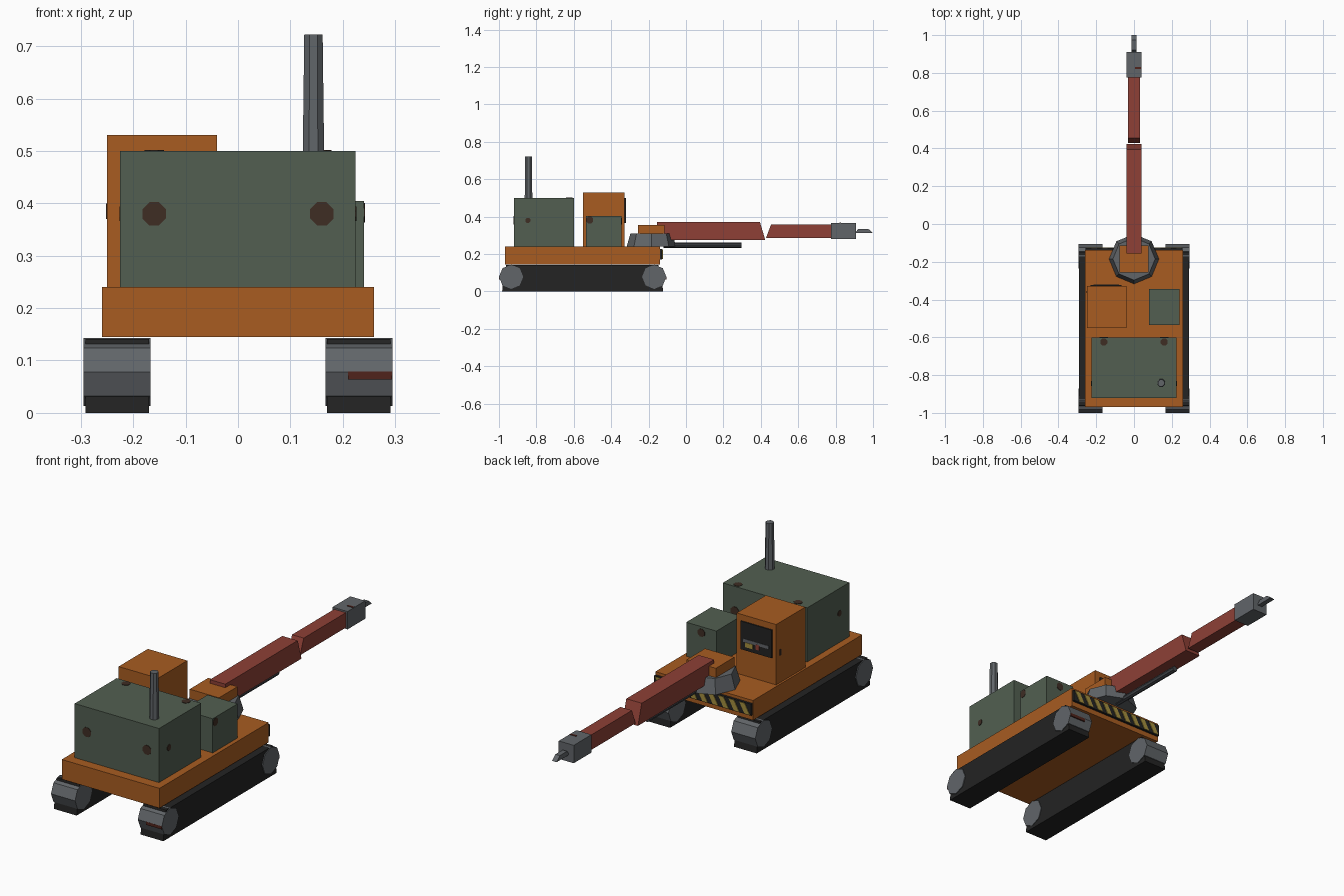
import bpy, bmesh, math
from mathutils import Vector

if "Cube" in bpy.data.objects:
    bpy.data.objects.remove(bpy.data.objects["Cube"])


def mat(name, rgb):
    m = bpy.data.materials.new(name)
    lin = [(c / 255 / 12.92) if c < 10 else ((c / 255 + 0.055) / 1.055) ** 2.4 for c in rgb]
    m.diffuse_color = (*lin, 1)
    m.use_nodes = True
    m.node_tree.nodes["Principled BSDF"].inputs["Base Color"].default_value = m.diffuse_color
    return m


ORANGE = mat("orange paint", (168, 92, 33))
GREEN = mat("green paint", (82, 95, 81))
STEEL = mat("grey steel", (97, 101, 105))
DARK = mat("dark steel", (66, 69, 73))
RED = mat("red paint", (142, 64, 54))
BLACK = mat("black rubber", (35, 35, 35))
BROWN = mat("brown rust", (62, 45, 36))
MAROON = mat("dark red stain", (80, 36, 28))
YELLOW = mat("warning yellow", (165, 143, 62))


def loft(name, ring_a, ring_b, material):
    """Closed solid between two matching rings of points."""
    bm = bmesh.new()
    a = [bm.verts.new(p) for p in ring_a]
    b = [bm.verts.new(p) for p in ring_b]
    bm.faces.new(a)
    bm.faces.new(b)
    for i in range(len(a)):
        j = (i + 1) % len(a)
        bm.faces.new((a[i], a[j], b[j], b[i]))
    bmesh.ops.recalc_face_normals(bm, faces=bm.faces)
    me = bpy.data.meshes.new(name)
    bm.to_mesh(me)
    bm.free()
    me.materials.append(material)
    ob = bpy.data.objects.new(name, me)
    bpy.context.collection.objects.link(ob)
    return ob


def prism(name, yz, x0, x1, material):
    return loft(name, [(x0, y, z) for y, z in yz], [(x1, y, z) for y, z in yz], material)


def box(name, x, y, z, material):
    return prism(name, [(y[0], z[0]), (y[1], z[0]), (y[1], z[1]), (y[0], z[1])], *x, material)


def tube(name, start, end, r0, r1, material, sides=8, turn=0.0):
    """Many-sided bar or cone between two points."""
    start, end = Vector(start), Vector(end)
    d = (end - start).normalized()
    u = Vector((1, 0, 0)) if abs(d.x) < 0.9 else Vector((0, 1, 0))
    v = d.cross(u)
    dirs = [u * math.cos(t) + v * math.sin(t)
            for t in (math.tau * i / sides + turn for i in range(sides))]
    return loft(name, [start + q * r0 for q in dirs], [end + q * r1 for q in dirs], material)


def spot(name, centre, normal, r=0.024):
    c, n = Vector(centre), Vector(normal)
    return tube(name, c - n * 0.002, c + n * 0.002, r, r, BROWN, 8, math.pi / 8)


# Tracks and end wheels
belt = [(-0.983, 0), (-0.122, 0), (-0.126, 0.03), (-0.148, 0.141), (-0.962, 0.141), (-0.98, 0.03)]
for side, s in (("left", -1), ("right", 1)):
    prism(side + "_track_belt", belt, s * 0.17, s * 0.291, BLACK)
    for end, y in (("front", -0.935), ("rear", -0.17)):
        tube(f"{side}_{end}_wheel", (s * 0.167, y, 0.078), (s * 0.295, y, 0.078), 0.065, 0.065, STEEL)
box("front_wheel_stain", (0.21, 0.294), (-1.0, -0.994), (0.064, 0.079), MAROON)
box("rear_wheel_stain", (0.21, 0.294), (-0.111, -0.105), (0.064, 0.079), MAROON)

# Deck and bodywork
box("deck", (-0.26, 0.26), (-0.968, -0.138), (0.145, 0.24), ORANGE)
box("engine_housing", (-0.225, 0.224), (-0.92, -0.6), (0.24, 0.5), GREEN)
box("tool_locker", (0.08, 0.24), (-0.535, -0.345), (0.24, 0.404), GREEN)
box("cab", (-0.25, -0.04), (-0.55, -0.328), (0.24, 0.53), ORANGE)
tube("exhaust_pipe", (0.144, -0.842, 0.5), (0.144, -0.842, 0.722), 0.022, 0.019, STEEL, 8, math.pi / 8)

# Cab window with seat and controls showing as thin plates
box("cab_window", (-0.23, -0.065), (-0.328, -0.322), (0.365, 0.5), BLACK)
box("window_console", (-0.215, -0.08), (-0.323, -0.3205), (0.405, 0.42), STEEL)
box("window_yellow_panel", (-0.13, -0.09), (-0.323, -0.32), (0.382, 0.404), YELLOW)
box("window_red_lever", (-0.165, -0.145), (-0.323, -0.32), (0.385, 0.41), RED)
box("cab_door_handle", (-0.252, -0.249), (-0.365, -0.355), (0.37, 0.4), BROWN)

# Hazard board with slanted stripes
box("hazard_board", (-0.258, 0.258), (-0.14, -0.127), (0.17, 0.226), BLACK)
count, pitch = 9, 0.056
for i in range(count):
    x = -0.252 + i * pitch
    shape = [(x, 0.173), (x + 0.028, 0.173), (x + 0.056, 0.223), (x + 0.028, 0.223)]
    shape = [(min(px, 0.256), pz) for px, pz in shape]
    loft(f"hazard_stripe_{i + 1}", [(px, -0.128, pz) for px, pz in shape],
         [(px, -0.124, pz) for px, pz in shape], YELLOW)

# Turret
tube("turret_base", (0, -0.185, 0.24), (0, -0.185, 0.31), 0.132, 0.112, STEEL)
box("turret_block", (-0.078, 0.078), (-0.256, -0.115), (0.3, 0.355), ORANGE)

# Boom in two sections, head, tip and support ram
prism("boom_lower", [(-0.155, 0.372), (0.395, 0.372), (0.424, 0.274), (-0.11, 0.274), (-0.155, 0.33)],
      -0.041, 0.041, RED)
prism("boom_upper", [(0.428, 0.286), (0.455, 0.358), (0.78, 0.358), (0.78, 0.286)], -0.031, 0.031, RED)
box("boom_head", (-0.04, 0.04), (0.775, 0.91), (0.28, 0.366), STEEL)
prism("boom_tip", [(0.905, 0.312), (0.92, 0.334), (0.975, 0.334), (1.0, 0.312)], -0.012, 0.012, STEEL)
box("head_stain", (0.005, 0.038), (0.82, 0.83), (0.364, 0.368), MAROON)
tube("support_ram", (0, -0.12, 0.247), (0, 0.296, 0.247), 0.014, 0.014, DARK)

# Rust spots on the bodywork
for side, s in (("left", -1), ("right", 1)):
    spot(side + "_engine_front_spot", (s * 0.16, -0.92, 0.38), (0, -1, 0))
    spot(side + "_engine_rear_spot", (s * 0.16, -0.6, 0.38), (0, 1, 0))
    spot(side + "_engine_top_spot", (s * 0.16, -0.624, 0.5), (0, 0, 1), 0.02)
    spot(side + "_engine_side_spot", (s * 0.2245, -0.845, 0.38), (s, 0, 0), 0.015)
spot("locker_rear_spot", (0.16, -0.345, 0.375), (0, 1, 0), 0.02)
spot("locker_side_spot", (0.24, -0.515, 0.382), (1, 0, 0), 0.02)
